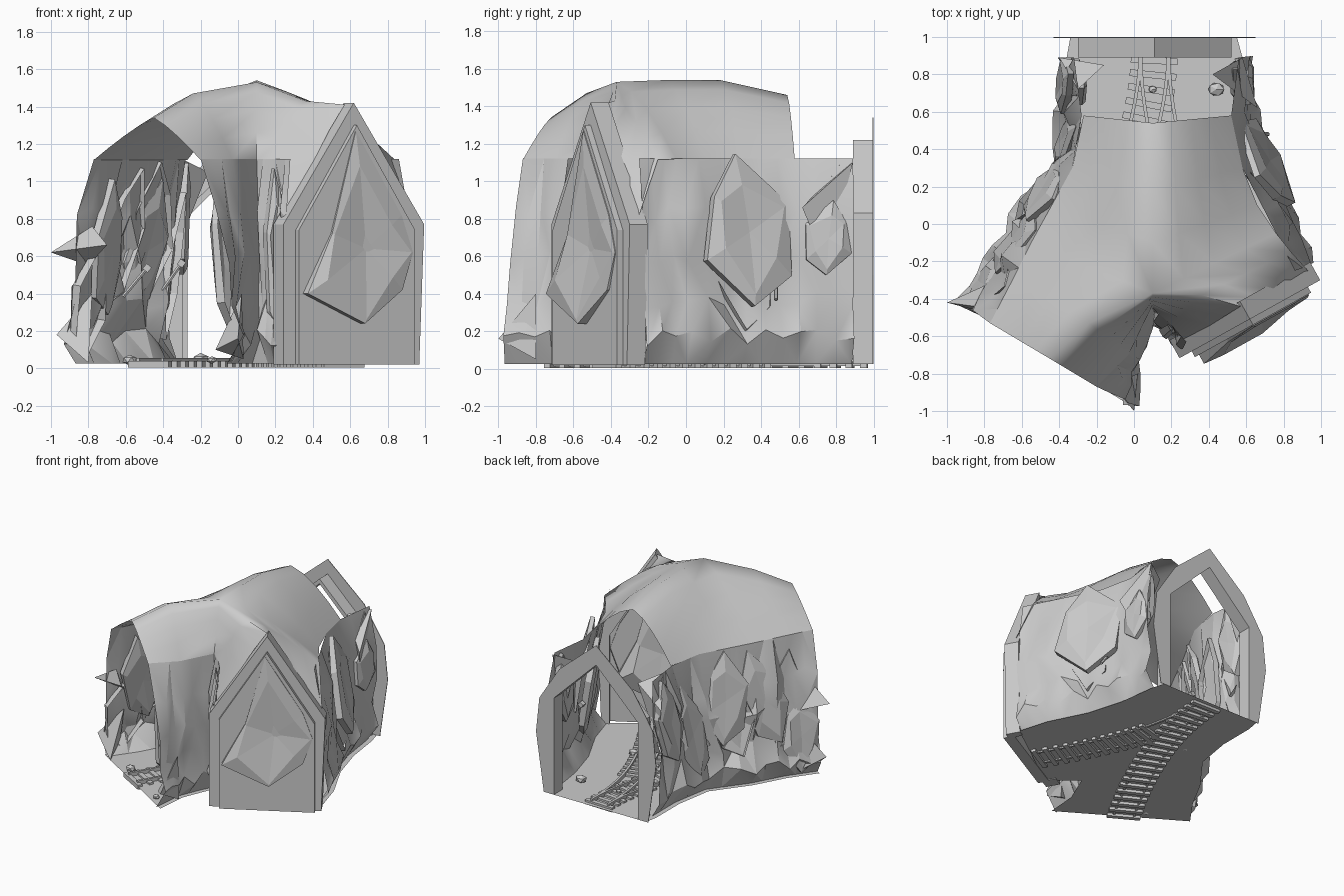
import bpy, bmesh, random
from math import radians, cos, sin
from mathutils import Vector, Matrix

if "Cube" in bpy.data.objects:
    bpy.data.objects.remove(bpy.data.objects["Cube"])

random.seed(4)


def add(name, verts, faces, smooth=None, mat=Matrix()):
    me = bpy.data.meshes.new(name)
    me.from_pydata([mat @ Vector(v) for v in verts], [], faces)
    bm = bmesh.new()
    bm.from_mesh(me)
    bmesh.ops.remove_doubles(bm, verts=bm.verts, dist=0.001)
    bmesh.ops.recalc_face_normals(bm, faces=bm.faces)
    bm.to_mesh(me)
    bm.free()
    ob = bpy.data.objects.new(name, me)
    bpy.context.collection.objects.link(ob)
    if smooth:
        bpy.ops.object.select_all(action='DESELECT')
        ob.select_set(True)
        bpy.context.view_layer.objects.active = ob
        bpy.ops.object.shade_smooth_by_angle(angle=radians(smooth))
    return ob


def grid_faces(rows, cols, base=0, wrap=False):
    out = []
    for i in range(rows - 1):
        for j in range(cols if wrap else cols - 1):
            k = (j + 1) % cols
            out.append((base + i * cols + j, base + i * cols + k,
                        base + (i + 1) * cols + k, base + (i + 1) * cols + j))
    return out


# rock walls: base path and roof-edge path joined by jittered rows
LEFT = ([(-.36, .89), (-.36, .6), (-.41, .3), (-.62, .02), (-.75, -.22), (-.9, -.43)],
        [(-.32, .89), (-.28, .58), (-.33, .3), (-.55, -.1), (-.65, -.3), (-.77, -.53)])
RIGHT = ([(.92, -.22), (.85, .02), (.7, .32), (.62, .6), (.58, .89)],
         [(.86, -.25), (.76, -.05), (.58, .3), (.52, .58), (.56, .89)])
MID = ([(-.02, -.97), (0, -.72), (.1, -.48), (.2, -.57), (.3, -.66)],
       [(-.2, -.87), (-.03, -.7), (.1, -.45), (.2, -.54), (.28, -.63)])
ROWS = [(.025, 0, -.04), (.17, 0, .04), (.36, .15, .0), (.58, .35, .03), (.82, .65, .03), (1.12, 1, 0)]


def wall(name, paths, jit, ang):
    base, top, n = [], [], 3
    for path, out in ((paths[0], base), (paths[1], top)):
        for a, b in zip(path, path[1:]):
            out += [Vector(a).lerp(Vector(b), k / n) for k in range(n)]
        out.append(Vector(path[-1]))
    verts = []
    for r, (z, t, off) in enumerate(ROWS):
        for i in range(len(base)):
            d = (base[min(i + 1, len(base) - 1)] - base[max(i - 1, 0)]).normalized()
            nor = Vector((d.y, -d.x))
            inner = 0 < r < len(ROWS) - 1
            j = random.uniform(-jit, jit) if inner else 0
            p = base[i].lerp(top[i], t) + nor * (off + j)
            verts.append((p.x, p.y, z + (random.uniform(-.05, .05) if inner else 0)))
    tris = []
    for a, b, c, e in grid_faces(len(ROWS), len(base)):
        tris += [(a, b, c), (a, c, e)] if random.random() < .5 else [(a, b, e), (b, c, e)]
    add(name, verts, tris, ang)


wall("left_wall", LEFT, .04, 22)
wall("right_wall", RIGHT, .025, 35)
wall("middle_wall", MID, .02, 22)

# floor
outline = [(-.34, 1), (.55, 1)] + RIGHT[0][::-1] + MID[0][::-1] + LEFT[0][::-1]
add("floor", [(x, y, .025) for x, y in outline], [tuple(range(len(outline)))])


# vaulted roof: trunk sections, then two branches meeting at the middle wall
def half(edge, apex, power=1.5, m=4):
    e, a = Vector(edge), Vector(apex)
    pts = []
    for k in range(m + 1):
        s = k / m
        p = e.lerp(a, s)
        p.z = e.z + (a.z - e.z) * (1 - (1 - s) ** power)
        pts.append(p)
    return pts


def arch(l, a, r, power=1.5):
    return half(l, a, power) + half(r, a, power)[-2::-1]


E = 1.115
trunk = [arch((-.27, .58, E), (.1, .54, 1.46), (.52, .58, E)),
         arch((-.33, .3, E), (.1, .18, 1.54), (.58, .3, E)),
         arch((-.44, .1, E), (.1, -.1, 1.54), (.66, .1, E)),
         arch((-.55, -.1, E), (.1, -.37, 1.53), (.76, -.05, E))]
end = trunk[-1]
notch = half((.1, -.45, E), end[4])
left = [end[:5] + notch[-2::-1],
        arch((-.65, -.3, E), (-.24, -.53, 1.47), (-.03, -.7, E), 1.35),
        arch((-.77, -.53, E), (-.45, -.72, 1.34), (-.2, -.87, E), 1.2)]
right = [notch[:-1] + end[4:],
         arch((.2, -.54, E), (.36, -.38, 1.43), (.84, -.15, E)),
         arch((.25, -.64, .79), (.57, -.44, 1.41), (.94, -.26, .79), 1.1)]
rv, rf = [], []
for part in (trunk, left, right):
    rf += grid_faces(len(part), 9, len(rv))
    rv += [p for row in part for p in row]
add("vaulted_roof", rv, rf, 60)


# pointed timber frames
def frame(name, outer, inner, d0, d1, mat):
    n = len(outer)
    rings = [(outer, d0), (outer, d1), (inner, d1), (inner, d0), (outer, d0)]
    verts = [(u, d, z) for ring, d in rings for u, z in ring]
    caps = [(0, n, 2 * n, 3 * n), (n - 1, 2 * n - 1, 3 * n - 1, 4 * n - 1)]
    add(name, verts, grid_faces(5, n) + caps, None, mat)


def pent(w, corner, apex, z0=.025, foot=None):
    f = foot or w
    return [(-w, z0), (-w, corner), (0, apex), (w, corner), (f, z0)]


back = Matrix.Translation((.11, 0, 0))
frame("back_frame", pent(.41, .83, 1.22), pent(.38, .81, 1.18), .89, .995, back)
side_pts = [(.47, .025), (.54, .5), (.51, .78), (.33, 1.06)]
hole_pts = [(.38, .025), (.38, .5), (.38, .81), (.19, .995)]
flange, hole = [[(-u, z) for u, z in h] + [(0, top)] + h[::-1]
                for h, top in ((side_pts, 1.34), (hole_pts, 1.18))]
frame("back_flange", flange, hole, .995, 1.0, back)
side = Matrix.Translation((.595, -.465, 0)) @ Matrix.Rotation(radians(29), 4, 'Z')
frame("side_frame", pent(.43, .77, 1.42, .02, .4), pent(.34, .74, 1.29, .02), -.05, .06, side)
plate = pent(.355, .74, 1.3, .02)
add("side_blocking_plate", [(u, d, z) for d in (-.085, .0) for u, z in plate],
    grid_faces(2, 5, 0, True) + [(0, 1, 2, 3, 4), (5, 6, 7, 8, 9)], None, side)


# faceted rocks: outer outline, raised inner facet; local -y faces outward
def rock(name, pts, lift, inset, mat):
    n = len(pts)
    cu = sum(p[0] for p in pts) / n
    cz = sum(p[1] for p in pts) / n
    verts = [(u, .02, z) for u, z, d in pts] + [(u, -d, z) for u, z, d in pts]
    for i, (u, z, d) in enumerate(pts):
        s = inset + (.15 if i % 2 else -.1)
        verts.append((cu + (u - cu) * s, -d - lift, cz + (z - cz) * s))
    verts.append((cu, -lift - pts[0][2] * .8, cz))
    faces = grid_faces(3, n, 0, True)
    faces += [(2 * n + i, 2 * n + (i + 1) % n, 3 * n) for i in range(n)]
    add(name, verts, faces, None, mat)


PLUG = [(-.01, 1.27, .09), (-.16, .72, .1), (-.33, .4, .14), (.02, .24, .14),
        (.27, .42, .1), (.34, .62, .09), (.27, .82, .09)]
rock("side_boulder_plug", PLUG, .01, .8, side)
rock("inner_boulder_plug", [(u * .9, z * .95, d - .07) for u, z, d in PLUG], .04, .7,
     side @ Matrix.Rotation(radians(180), 4, 'Z'))
KITE = [(.05, .5), (-.28, .25), (-.5, -.15), (-.1, -.5), (.35, -.35), (.5, .12)]
# x, y, z, outward angle, width, height, backward lean
SLABS = [(.7, .32, .74, 28, .56, .82, -9), (.6, .76, .7, 5, .27, .4, -3),
         (-.46, .17, .75, 145, .38, .72, -9), (-.62, -.1, .7, 152, .36, .78, -9),
         (-.79, -.33, .36, 150, .32, .6, -9), (-.36, .74, .75, 180, .28, .7, -3),
         (-.35, .45, .55, 170, .28, .8, -6), (-.3, .76, .8, 0, .24, .6, 3),
         (.56, .78, .8, 180, .22, .6, 3), (-.7, -.25, .65, -25, .32, .75, 9),
         (-.5, .15, .65, -35, .34, .75, 9), (.66, .3, .6, 205, .34, .8, 9),
         (-.07, -.76, .65, 160, .3, .9, 6), (.2, -.55, .62, -60, .13, .9, 0)]
for i, (x, y, z, a, w, h, lean) in enumerate(SLABS):
    mat = Matrix.Translation((x, y, z)) @ Matrix.Rotation(radians(a + 90), 4, 'Z') @ \
        Matrix.Rotation(radians(random.uniform(-14, 14)), 4, 'Y') @ Matrix.Rotation(radians(lean), 4, 'X')
    f = (-1) ** i
    rock("wall_rock", [(u * w * f, v * h, random.uniform(.01, .03)) for u, v in KITE], .02, .7, mat)

# sharp spurs at the open ends of the walls
SPURS = [[(-1, -.42, .62), (-.78, -.45, .76), (-.8, -.33, .55), (-.7, -.5, .66)],
         [(-.97, -.42, .18), (-.78, -.35, .4), (-.8, -.5, .03), (-.85, -.3, .1)],
         [(0, -1, .16), (-.12, -.86, .1), (.02, -.8, .4), (.03, -.8, .05)],
         [(-.4, .89, .9), (-.3, .72, 1.12), (-.16, .85, 1.05), (-.34, .85, .6)],
         [(.66, .62, .86), (.42, .8, 1.05), (.58, .89, 1.1), (.58, .75, .55)]]
for s in SPURS:
    add("wall_spur", s, [(0, 1, 2), (0, 2, 3), (0, 3, 1), (1, 3, 2)])


# forked railway: rails swept along bezier centre lines, with sleepers
def bez(a, b, c, d, n=20):
    a, b, c, d = map(Vector, (a, b, c, d))
    return [a * (1 - t) ** 3 + b * 3 * t * (1 - t) ** 2 + c * 3 * t * t * (1 - t) + d * t ** 3
            for t in [k / n for k in range(n + 1)]]


def track(end_pt, handle, skip):
    line = bez((.11, .95), (.11, .45), handle, end_pt)
    dirs = [(line[min(i + 1, 20)] - line[max(i - 1, 0)]).normalized() for i in range(21)]
    for s in (-.075, .075):
        v = []
        for p, d in zip(line, dirs):
            n = Vector((-d.y, d.x))
            for o, z in ((-.009, .015), (.009, .015), (.009, .055), (-.009, .055)):
                q = p + n * (s + o)
                v.append((q.x, q.y, z))
        m = len(v)
        f = grid_faces(21, 4, 0, True)
        add("rail", v, f + [(0, 1, 2, 3), (m - 4, m - 3, m - 2, m - 1)])
    for p, d in list(zip(line, dirs))[skip:]:
        n = Vector((-d.y, d.x)) * .125
        w = d * .018
        ring = [p + n + w, p - n + w, p - n - w, p + n - w]
        v = [(q.x, q.y, z) for z in (.004, .04) for q in ring]
        add("sleeper", v, grid_faces(2, 4, 0, True) + [(0, 1, 2, 3), (4, 5, 6, 7)])


track((-.47, -.68), (-.17, -.16), 0)
track((.56, -.42), (.26, .1), 8)

# small loose stones
for x, y, z, r in [(.1, .72, .05, .02), (.44, .72, .06, .04), (-.58, -.55, .045, .035),
                   (-.14, -.85, .045, .025), (-.2, .35, .05, .04), (.4, .1, .05, .035)]:
    bpy.ops.mesh.primitive_ico_sphere_add(subdivisions=1, radius=r, location=(x, y, z))
    bpy.context.object.name = "loose_stone"
    bpy.context.object.scale = (1.2, 1, .8)

# leaning wall torches
for x, y, z, tilt in [(-.55, -.1, .46, 40), (-.36, .3, .48, 35), (.66, .48, .45, -35)]:
    t = radians(tilt)
    bpy.ops.mesh.primitive_cylinder_add(vertices=6, radius=.011, depth=.2, location=(x, y, z), rotation=(0, t, 0))
    bpy.context.object.name = "torch_handle"
    bpy.ops.mesh.primitive_cube_add(size=.035, location=(x + sin(t) * .1, y, z + cos(t) * .1), rotation=(0, t, 0))
    bpy.context.object.name = "torch_head"
